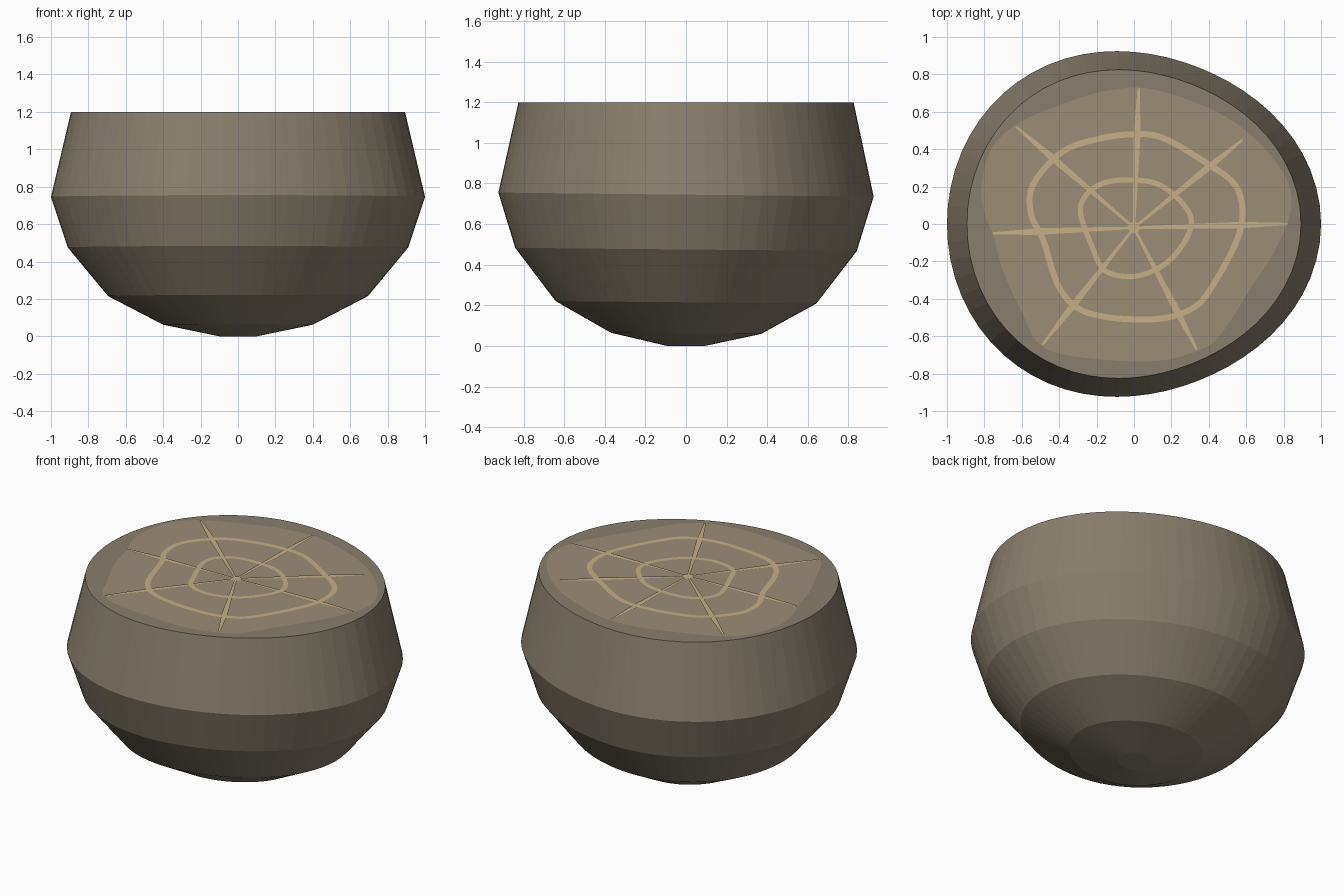
import bpy, bmesh, math
from mathutils import Vector

if "Cube" in bpy.data.objects:
    bpy.data.objects.remove(bpy.data.objects["Cube"])

def material(name, rgb):
    m = bpy.data.materials.new(name)
    m.diffuse_color = (*rgb, 1)
    m.use_nodes = True
    m.node_tree.nodes["Principled BSDF"].inputs["Base Color"].default_value = m.diffuse_color
    return m

STONE = material("stone", (0.25, 0.21, 0.155))
CAP = material("cap", (0.33, 0.27, 0.185))
GLOW = material("crack", (0.56, 0.43, 0.24))

def finish(bm, name, mat):
    bmesh.ops.recalc_face_normals(bm, faces=bm.faces[:])
    me = bpy.data.meshes.new(name)
    bm.to_mesh(me)
    bm.free()
    me.materials.append(mat)
    ob = bpy.data.objects.new(name, me)
    bpy.context.collection.objects.link(ob)
    return ob

def smooth_loop(pts, steps=5):
    # closed Catmull-Rom curve through 2D points
    p = [Vector(q) for q in pts]
    n = len(p)
    out = []
    for i in range(n):
        a, b, c, d = p[i - 1], p[i], p[(i + 1) % n], p[(i + 2) % n]
        for k in range(steps):
            t = k / steps
            out.append(0.5 * (2 * b + (c - a) * t + (2 * a - 5 * b + 4 * c - d) * t * t
                              + (3 * b - a - 3 * c + d) * t ** 3))
    return out

# Boulder body: egg-shaped outline swept through a stepped profile
def outline(t):
    return 0.96 + 0.04 * math.cos(2 * t) + 0.02 * (math.cos(3 * t) - math.cos(t))

SEG = 64
PROFILE = [(0.10, 0.0, 0), (0.40, 0.062, 0.003), (0.695, 0.215, 0.006),
           (0.91, 0.475, 0.008), (1.0, 0.745, 0.01), (0.893, 1.2, 0)]
bm = bmesh.new()
rings = []
for s, z, tilt in PROFILE:
    ring = []
    for i in range(SEG):
        t = 2 * math.pi * i / SEG
        r = s * outline(t)
        ring.append(bm.verts.new((r * math.cos(t), r * math.sin(t), z - tilt * math.sin(t))))
    rings.append(ring)
for lo, hi in zip(rings, rings[1:]):
    for i in range(SEG):
        j = (i + 1) % SEG
        bm.faces.new((lo[i], lo[j], hi[j], hi[i]))
bm.faces.new(rings[0][::-1])
bm.faces.new(rings[-1])
finish(bm, "boulder_body", STONE)

# Thin cap patch on the flat top
def flat_patch(name, pts, z, mat):
    bm = bmesh.new()
    f = bm.faces.new([bm.verts.new((x, y, z)) for x, y in pts])
    bmesh.ops.triangulate(bm, faces=[f])
    ob = finish(bm, name, mat)
    if ob.data.polygons[0].normal.z < 0:
        ob.data.flip_normals()
    return ob

patch = [(0.1, .72), (.4, .62), (.62, .48), (.8, .27), (.84, .08), (.75, -.15), (.62, -.35),
         (.5, -.54), (.4, -.65), (.2, -.72), (0, -.735), (-.3, -.71), (-.5, -.65), (-.6, -.47),
         (-.7, -.25), (-.75, -.07), (-.81, .1), (-.81, .25), (-.75, .42), (-.6, .55),
         (-.3, .67), (-.1, .72)]
flat_patch("top_patch", smooth_loop(patch), 1.203, CAP)

# Two irregular ring cracks
def ring_band(name, pts, width):
    c = smooth_loop(pts)
    n = len(c)
    bm = bmesh.new()
    inner, outer = [], []
    for i in range(n):
        d = (c[(i + 1) % n] - c[i - 1]).normalized()
        off = Vector((-d.y, d.x)) * width / 2
        inner.append(bm.verts.new((*(c[i] - off), 1.206)))
        outer.append(bm.verts.new((*(c[i] + off), 1.206)))
    for i in range(n):
        j = (i + 1) % n
        bm.faces.new((outer[i], outer[j], inner[j], inner[i]))
    ob = finish(bm, name, GLOW)
    if ob.data.polygons[0].normal.z < 0:
        ob.data.flip_normals()

ring_band("outer_ring", [(0, .48), (.155, .46), (.37, .337), (.54, .21), (.58, .05), (.54, -.11),
                         (.42, -.33), (.33, -.44), (.18, -.50), (0, -.51), (-.19, -.49),
                         (-.315, -.44), (-.41, -.32), (-.487, -.08), (-.55, .05), (-.54, .21),
                         (-.385, .385), (-.19, .455)], 0.032)
ring_band("inner_ring", [(0, .235), (.155, .2), (.295, .06), (.285, -.07), (.165, -.215),
                         (0, -.28), (-.155, -.25), (-.22, -.13), (-.285, .05), (-.26, .15),
                         (-.16, .22)], 0.028)

# Seven tapered spokes, widest near the outer ring, and a centre dot
hub = Vector((0, -.02))
ends = [(.025, .725), (.58, .45), (.82, 0), (.335, -.67), (-.49, -.645), (-.755, -.05), (-.63, .52)]
for k, e in enumerate(ends):
    d = Vector(e) - hub
    side = Vector((-d.y, d.x)).normalized()
    prof = [(0, .006), (.38, .013), (.68, .018), (1, .006)]
    left = [hub + d * t + side * w for t, w in prof]
    right = [hub + d * t - side * w for t, w in prof]
    flat_patch(f"spoke_{k + 1}", right + left[::-1], 1.207, GLOW)
flat_patch("hub_dot", [hub + Vector((math.cos(a), math.sin(a))) * .032
                       for a in [i * math.pi / 5 for i in range(10)]], 1.208, GLOW)
